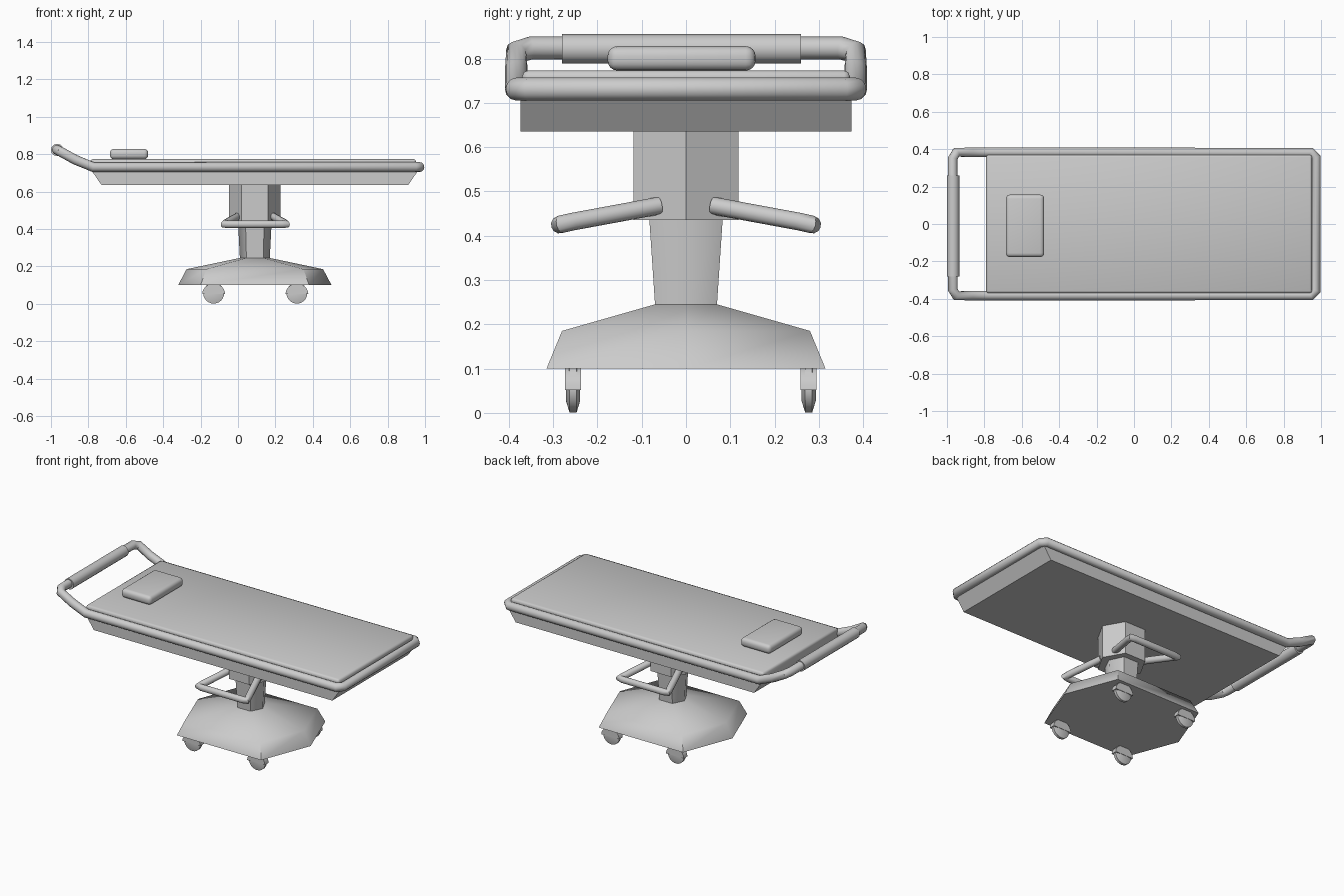
import bpy, bmesh, math
from mathutils import Matrix, Vector

cube = bpy.data.objects.get("Cube")
if cube:
    bpy.data.objects.remove(cube, do_unlink=True)

GREY = (0.6, 0.6, 0.6, 1)
mat = bpy.data.materials.new("plain grey")
mat.use_nodes = True
mat.diffuse_color = GREY
mat.node_tree.nodes["Principled BSDF"].inputs["Base Color"].default_value = GREY


def finish(name, mesh, angle=35):
    """Link a mesh as a named, coloured object, smooth below the given angle."""
    mesh.materials.clear()
    mesh.materials.append(mat)
    obj = bpy.data.objects.new(name, mesh)
    bpy.context.collection.objects.link(obj)
    bpy.ops.object.select_all(action="DESELECT")
    obj.select_set(True)
    bpy.context.view_layer.objects.active = obj
    bpy.ops.object.shade_smooth_by_angle(angle=math.radians(angle))
    return obj


def from_bmesh(name, bm, angle=35):
    bmesh.ops.recalc_face_normals(bm, faces=bm.faces)
    mesh = bpy.data.meshes.new(name)
    bm.to_mesh(mesh)
    bm.free()
    return finish(name, mesh, angle)


def loft(name, rings, angle=35):
    """Closed solid through a stack of rings with equal point counts."""
    bm = bmesh.new()
    loops = [[bm.verts.new(p) for p in ring] for ring in rings]
    for low, high in zip(loops, loops[1:]):
        for i in range(len(low)):
            j = (i + 1) % len(low)
            bm.faces.new((low[i], low[j], high[j], high[i]))
    bm.faces.new(loops[0])
    bm.faces.new(loops[-1])
    return from_bmesh(name, bm, angle)


def box(name, low, high, bevel, segments):
    low, high = Vector(low), Vector(high)
    bm = bmesh.new()
    bmesh.ops.create_cube(bm, size=1)
    size = high - low
    for v in bm.verts:
        v.co = (low + high) / 2 + Vector(a * b for a, b in zip(v.co, size))
    bmesh.ops.bevel(bm, geom=bm.edges[:], offset=bevel, segments=segments,
                    profile=0.5, affect="EDGES")
    return from_bmesh(name, bm, 50)


def tube(name, points, radius, closed=False):
    """Round bar along a path of straight pieces."""
    curve = bpy.data.curves.new(name, "CURVE")
    curve.dimensions = "3D"
    curve.bevel_depth = radius
    curve.bevel_resolution = 4
    curve.use_fill_caps = True
    spline = curve.splines.new("POLY")
    spline.points.add(len(points) - 1)
    for point, co in zip(spline.points, points):
        point.co = (*co, 1)
    spline.use_cyclic_u = closed
    temp = bpy.data.objects.new(name + " path", curve)
    bpy.context.collection.objects.link(temp)
    graph = bpy.context.evaluated_depsgraph_get()
    mesh = bpy.data.meshes.new_from_object(temp.evaluated_get(graph))
    bpy.data.objects.remove(temp, do_unlink=True)
    return finish(name, mesh, 50)


def hexagon(z, tip, corner, half_y, cx=0.09):
    return [(cx + x, y, z) for x, y in (
        (tip, 0), (corner, half_y), (-corner, half_y),
        (-tip, 0), (-corner, -half_y), (corner, -half_y))]


def rectangle(z, x0, x1, half_y):
    return [(x0, -half_y, z), (x1, -half_y, z), (x1, half_y, z), (x0, half_y, z)]


# Flared base running up into the lower column
loft("base", [hexagon(0.10, 0.41, 0.29, 0.315), hexagon(0.185, 0.365, 0.26, 0.28),
              hexagon(0.245, 0.08, 0.045, 0.07), hexagon(0.44, 0.09, 0.05, 0.083)], 55)

# Outer sleeve of the lifting column
loft("column_sleeve", [hexagon(0.435, 0.137, 0.07, 0.118),
                       hexagon(0.64, 0.137, 0.07, 0.118)])

# Bed tray with sloping ends, mattress and pillow
loft("tray", [rectangle(0.635, -0.73, 0.91, 0.374),
              rectangle(0.715, -0.785, 0.965, 0.374)])
box("mattress", (-0.79, -0.37, 0.705), (0.952, 0.37, 0.773), 0.013, 2)
box("pillow", (-0.685, -0.177, 0.773), (-0.48, 0.157, 0.828), 0.022, 4)

# Rail around the bed, rising to a push handle at the head
side = [(0.972, 0.355, 0.731), (0.945, 0.383, 0.731), (-0.775, 0.383, 0.731),
        (-0.87, 0.383, 0.77), (-0.95, 0.383, 0.814), (-0.969, 0.35, 0.824)]
rail = side + [(x, -y, z) for x, y, z in reversed(side)]
tube("rail", rail, 0.026, closed=True)
tube("handle_grip", [(-0.967, -0.28, 0.822), (-0.967, 0.26, 0.822)], 0.033)

# Looped foot bars on both sides of the column
for label, s in (("front", -1), ("back", 1)):
    tube(label + "_foot_bar", [
        (0.0, s * 0.06, 0.468), (-0.065, s * 0.255, 0.432), (-0.075, s * 0.282, 0.426),
        (-0.05, s * 0.285, 0.425), (0.235, s * 0.285, 0.425), (0.26, s * 0.282, 0.426),
        (0.25, s * 0.255, 0.432), (0.185, s * 0.06, 0.468)], 0.02)


def caster(name, x, y):
    """Wheel with a thin tread, under a half-round hood."""
    bm = bmesh.new()
    profile = [(0, -0.016), (0.03, -0.016), (0.056, -0.008),
               (0.056, 0.008), (0.03, 0.016), (0, 0.016)]
    verts = [bm.verts.new((r, w, 0)) for r, w in profile]
    edges = [bm.edges.new(pair) for pair in zip(verts, verts[1:])]
    bmesh.ops.spin(bm, geom=verts + edges, cent=(0, 0, 0), axis=(0, 1, 0),
                   angle=math.tau, steps=24, use_merge=True)
    bmesh.ops.remove_doubles(bm, verts=bm.verts, dist=0.0001)
    bmesh.ops.translate(bm, verts=bm.verts, vec=(x, y, 0.057))
    from_bmesh(name + "_wheel", bm)
    arc = [math.pi * i / 12 for i in range(13)]
    rings = [[(x + 0.061 * math.cos(a), y + w, 0.052 + 0.056 * math.sin(a)) for a in arc]
             for w in (-0.018, 0.018)]
    loft(name + "_hood", rings)


for end, x in (("head", -0.13), ("foot", 0.315)):
    for label, y in (("front", -0.255), ("back", 0.277)):
        caster(end + "_" + label, x, y)
